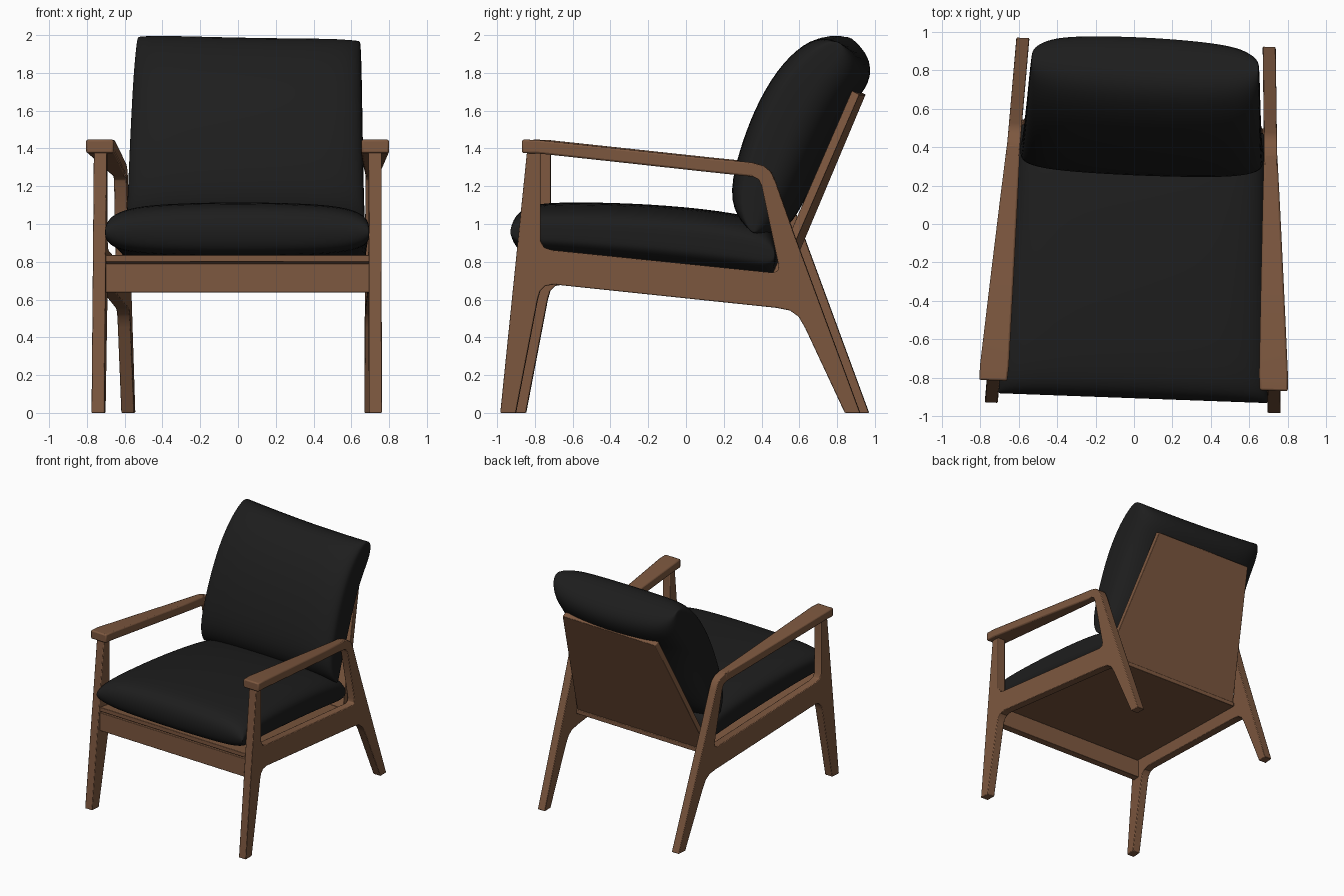
import bpy, bmesh, math
from mathutils import Vector

if "Cube" in bpy.data.objects:
    bpy.data.objects.remove(bpy.data.objects["Cube"])


def material(name, rgb):
    m = bpy.data.materials.new(name)
    m.diffuse_color = (*rgb, 1)
    m.use_nodes = True
    m.node_tree.nodes["Principled BSDF"].inputs["Base Color"].default_value = m.diffuse_color
    return m


WOOD = material("walnut wood", (0.205, 0.097, 0.050))
FABRIC = material("black upholstery", (0.0125, 0.0125, 0.0125))
TURN = math.radians(-2.1)      # whole chair is turned slightly
THICK = 0.034                  # half thickness of the side frames


def side_x(y):
    """Centre x of a side frame, which toes in toward the back."""
    return 0.735 - 0.05 * (y + 0.95)


def inner_x(y):
    return side_x(y) - THICK


def loft(name, rings, mat, ladder=False, mirror=False, bevel=0.0, subsurf=0):
    """Skin equal-length rings; caps are ngons, or quad ladders for cushions."""
    bm = bmesh.new()
    vs = [[bm.verts.new(p) for p in r] for r in rings]
    n = len(vs[0])
    for a, b in zip(vs, vs[1:]):
        for i in range(n):
            j = (i + 1) % n
            bm.faces.new((a[i], a[j], b[j], b[i]))
    for cap in (vs[0], vs[-1]):
        if ladder:
            for i in range(n // 2 - 1):
                bm.faces.new((cap[i], cap[i + 1], cap[n - 2 - i], cap[n - 1 - i]))
        else:
            bm.faces.new(cap)
    bmesh.ops.recalc_face_normals(bm, faces=bm.faces)
    me = bpy.data.meshes.new(name)
    bm.to_mesh(me)
    bm.free()
    me.materials.append(mat)
    ob = bpy.data.objects.new(name, me)
    bpy.context.collection.objects.link(ob)
    ob.location = (0.028, 0, 0)
    ob.rotation_euler = (0, 0, TURN)
    bpy.ops.object.select_all(action='DESELECT')
    ob.select_set(True)
    bpy.context.view_layer.objects.active = ob
    bpy.ops.object.shade_smooth_by_angle(angle=math.radians(180 if subsurf else 32))
    if mirror:
        ob.modifiers.new("mirror", 'MIRROR')
    if bevel:
        b = ob.modifiers.new("bevel", 'BEVEL')
        b.width, b.segments = bevel, 2
        b.limit_method, b.angle_limit = 'ANGLE', math.radians(40)
    if subsurf:
        s = ob.modifiers.new("subsurf", 'SUBSURF')
        s.levels = s.render_levels = subsurf
    return ob


# Side frames: front leg, sloping rail and back leg in one outline (y, z)
outline = [(-0.982, 0), (-0.90, 0), (-0.785, 0.60), (-0.772, 0.645), (-0.745, 0.672),
           (-0.70, 0.68), (0.48, 0.556), (0.55, 0.542), (0.595, 0.51), (0.63, 0.45),
           (0.84, 0), (0.92, 0), (0.57, 0.95), (0.475, 1.22), (0.45, 1.275),
           (0.41, 1.308), (0.35, 1.325), (0.30, 1.33), (0.30, 1.258), (0.355, 1.25),
           (0.385, 1.235), (0.40, 1.20), (0.49, 0.78), (0.485, 0.752), (0.46, 0.742),
           (-0.71, 0.862), (-0.75, 0.875), (-0.77, 0.91), (-0.77, 1.39), (-0.84, 1.39)]
outline = [(y + 0.026, z) for y, z in outline]
loft("side_frames", [[(side_x(y) + d, y, z) for y, z in outline]
                     for d in (-THICK, THICK)], WOOD, mirror=True, bevel=0.005)

# Armrests: wide at the front, narrowing into the back posts
arm = []
for y, z0, z1, w in [(-0.84, 1.375, 1.447, 0.073), (-0.76, 1.374, 1.445, 0.075),
                     (-0.3, 1.324, 1.396, 0.060), (0.1, 1.28, 1.353, 0.046),
                     (0.39, 1.249, 1.324, 0.0345)]:
    c = side_x(y)
    arm.append([(c - w, y, z0), (c + w, y, z0), (c + w, y, z1), (c - w, y, z1)])
loft("armrests", arm, WOOD, mirror=True, bevel=0.010)


def board(name, section, widths, bevel=0.004):
    """Board spanning left to right; section is (y, z), widths are half widths."""
    return loft(name, [[(s * w, y, z) for (y, z), w in zip(section, widths)]
                       for s in (-1, 1)], WOOD, bevel=bevel)


# Front rail, seat board and back panel
board("front_rail", [(-0.86, 0.637), (-0.80, 0.637), (-0.80, 0.79), (-0.86, 0.79)],
      [inner_x(-0.83) + 0.01] * 4)
board("seat_board", [(-0.86, 0.80), (0.52, 0.66), (0.52, 0.695), (-0.86, 0.835)],
      [inner_x(-0.86) + 0.005, inner_x(0.5), inner_x(0.5), inner_x(-0.86) + 0.005])
board("back_panel", [(0.465, 0.70), (0.51, 0.69), (0.935, 1.685), (0.895, 1.705)],
      [0.625, 0.625, 0.445, 0.445])


def cushion(name, pairs, half_width, wobble, pinch):
    """Pillow lofted across x from pairs of opposite (y, z) surface points.

    Sections thin toward the sides, closing on the point `pinch` of the way
    from the first surface to the second."""
    rings = []
    for t, k in [(-1, 0.25), (-0.99, 0.45), (-0.93, 0.70), (-0.75, 0.92), (-0.35, 1),
                 (0, 1.02), (0.35, 1), (0.75, 0.92), (0.93, 0.70), (0.99, 0.45), (1, 0.25)]:
        low, high = [], []
        for i, (a, b) in enumerate(pairs):
            a, b = Vector(a), Vector(b)
            s = i / (len(pairs) - 1)
            mid = a.lerp(b, pinch)
            dy, dz = wobble(t, s)
            for side, p in ((low, a), (high, b)):
                q = mid + (p - mid) * k
                side.append((t * half_width(s, mid.x), q.x + dy, q.y + dz))
        rings.append(low + high[::-1])
    return loft(name, rings, FABRIC, ladder=True, subsurf=2)


# Seat cushion, pairs run front to back (underside, top)
cushion("seat_cushion",
        [((-0.905, 0.91), (-0.91, 1.01)), ((-0.865, 0.835), (-0.86, 1.095)),
         ((-0.70, 0.83), (-0.70, 1.115)), ((-0.30, 0.795), (-0.30, 1.11)),
         ((0.10, 0.755), (0.10, 1.08)), ((0.40, 0.72), (0.40, 1.03)),
         ((0.50, 0.72), (0.50, 0.96))],
        lambda s, y: inner_x(y) + 0.002,
        lambda t, s: (0, 0), 0.45)

# Back cushion, pairs run bottom to top (front, rear)
cushion("back_cushion",
        [((0.33, 0.97), (0.45, 0.92)), ((0.23, 1.12), (0.56, 1.00)),
         ((0.28, 1.36), (0.67, 1.22)), ((0.37, 1.61), (0.76, 1.42)),
         ((0.49, 1.82), (0.87, 1.63)), ((0.63, 1.96), (0.97, 1.74)),
         ((0.77, 2.01), (0.975, 1.88))],
        lambda s, y: 0.635 - 0.045 * s,
        lambda t, s: (-0.01 * t * s, s * s * (-0.012 * t + 0.015 * t * t)), 0.33)
